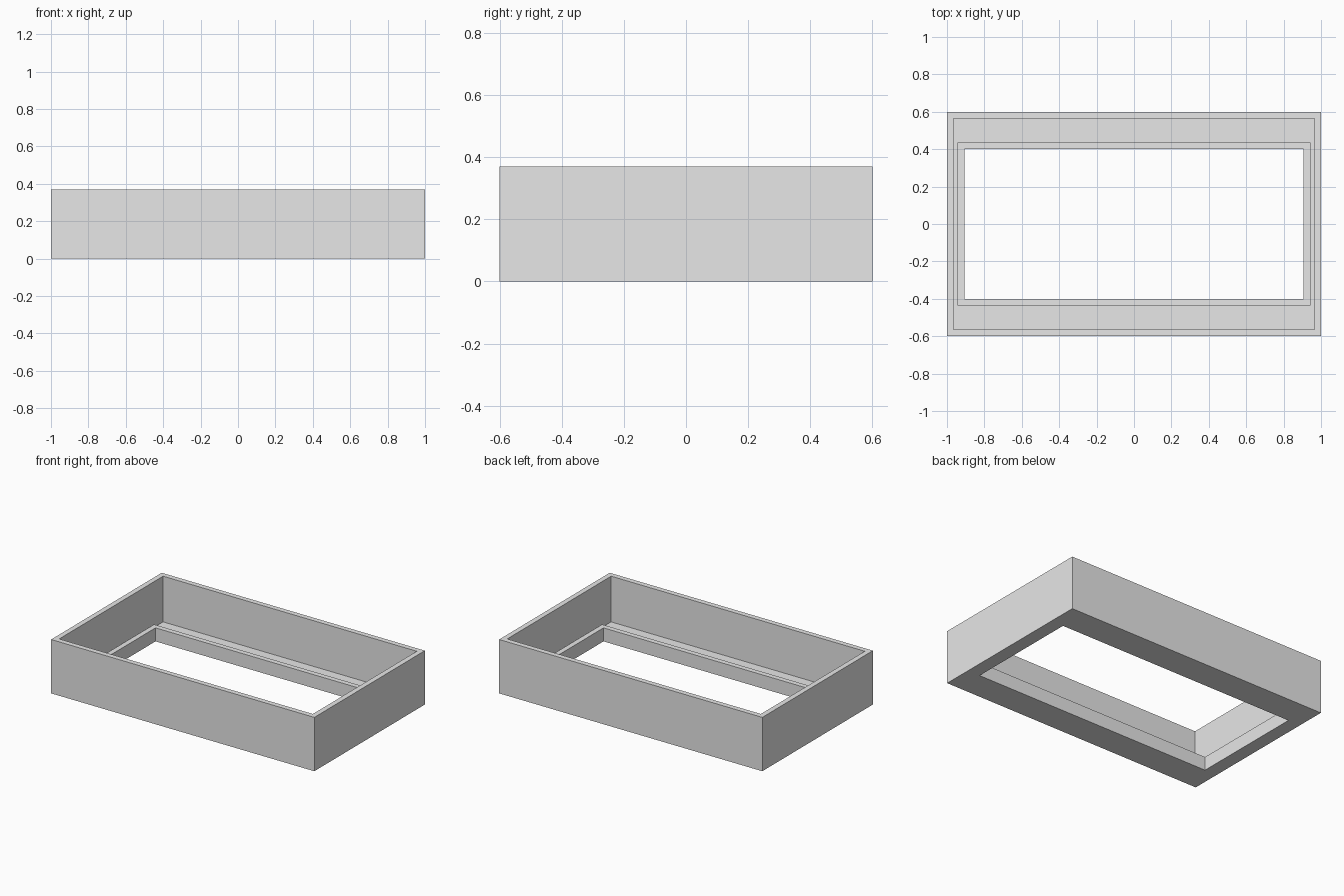
import bpy
import bmesh

cube = bpy.data.objects.get("Cube")
if cube:
    bpy.data.objects.remove(cube, do_unlink=True)

# Single grey material
GREY = (0.8, 0.8, 0.8, 1.0)
grey = bpy.data.materials.new("plain_grey")
grey.use_nodes = True
grey.diffuse_color = GREY
grey.node_tree.nodes["Principled BSDF"].inputs["Base Color"].default_value = GREY

# Main dimensions
HALF_X, HALF_Y, HEIGHT = 1.0, 0.6, 0.37
WALL = 0.036
OPEN_X, OPEN_Y = 0.907, 0.4
FLOOR, LIP = 0.056, 0.093

# Cross-section as nested rectangles: half width, half depth, height
section = [
    (HALF_X, HALF_Y, 0),
    (HALF_X, HALF_Y, HEIGHT),
    (HALF_X - WALL, HALF_Y - WALL, HEIGHT),
    (HALF_X - WALL, HALF_Y - WALL, FLOOR),
    (OPEN_X + WALL, OPEN_Y + WALL, FLOOR),
    (OPEN_X + WALL, OPEN_Y + WALL, LIP),
    (OPEN_X, OPEN_Y, LIP),
    (OPEN_X, OPEN_Y, 0),
]
corners = [(-1, -1), (1, -1), (1, 1), (-1, 1)]

# Tray frame: outer wall, recessed floor and raised lip around the opening
bm = bmesh.new()
rings = [[bm.verts.new((sx * x, sy * y, z)) for sx, sy in corners]
         for x, y, z in section]
for i, ring in enumerate(rings):
    following = rings[(i + 1) % len(rings)]
    for j in range(4):
        k = (j + 1) % 4
        bm.faces.new((ring[j], ring[k], following[k], following[j]))
bmesh.ops.recalc_face_normals(bm, faces=bm.faces)

mesh = bpy.data.meshes.new("tray_frame")
bm.to_mesh(mesh)
bm.free()
mesh.materials.append(grey)
frame = bpy.data.objects.new("tray_frame", mesh)
bpy.context.collection.objects.link(frame)
